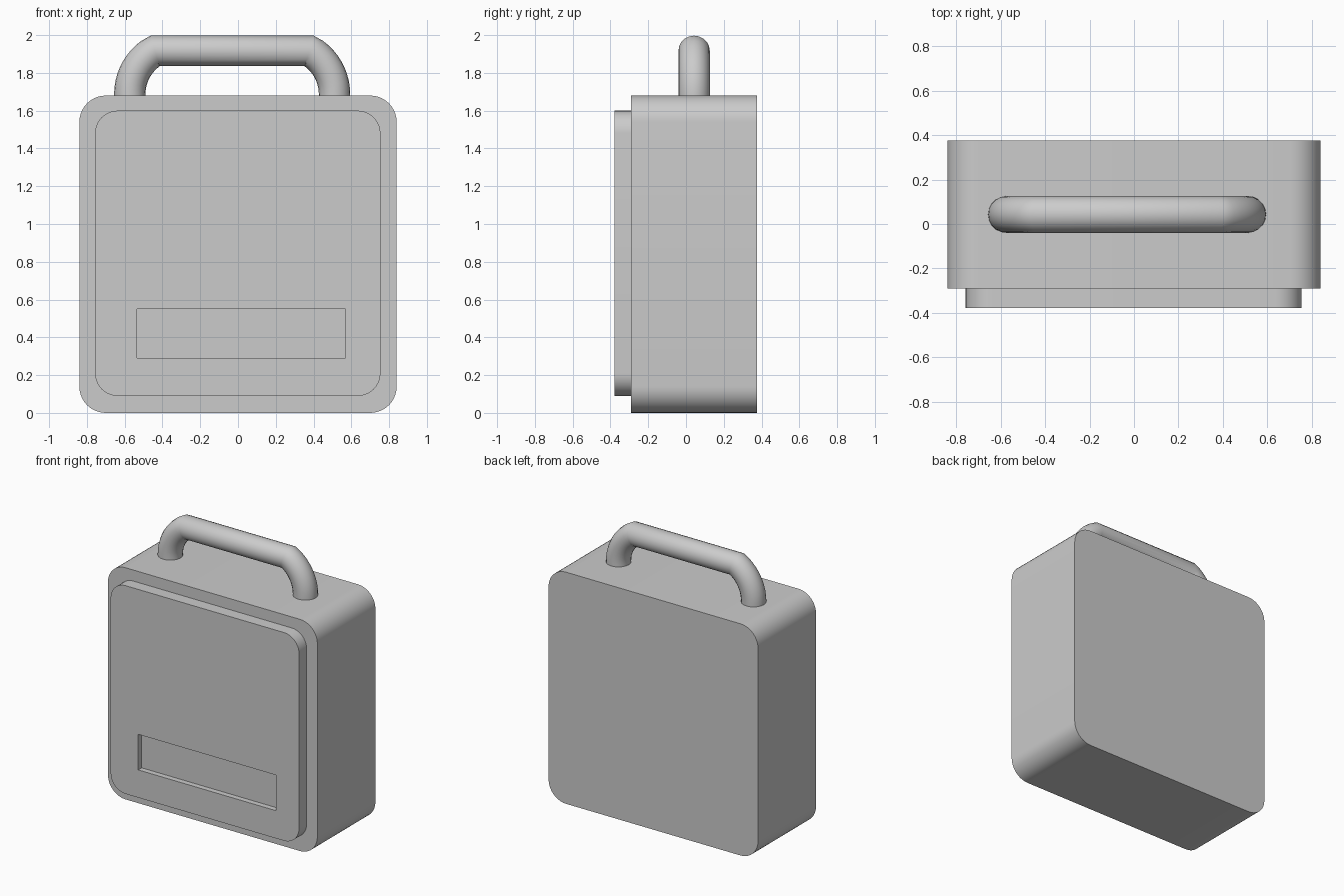
import bpy, bmesh, math
from math import sin, cos, pi

if "Cube" in bpy.data.objects:
    bpy.data.objects.remove(bpy.data.objects["Cube"])


def rounded_slab(name, x0, x1, z0, z1, y0, y1, r, steps=10):
    """Rounded rectangle in XZ, extruded from y0 to y1."""
    bm = bmesh.new()
    centres = [(x1 - r, z1 - r), (x0 + r, z1 - r), (x0 + r, z0 + r), (x1 - r, z0 + r)]
    verts = []
    for i, (cx, cz) in enumerate(centres):
        for k in range(steps + 1):
            a = pi / 2 * (i + k / steps)
            verts.append(bm.verts.new((cx + r * cos(a), y0, cz + r * sin(a))))
    face = bm.faces.new(verts)
    ext = bmesh.ops.extrude_face_region(bm, geom=[face], use_keep_orig=True)
    moved = [v for v in ext["geom"] if isinstance(v, bmesh.types.BMVert)]
    bmesh.ops.translate(bm, verts=moved, vec=(0, y1 - y0, 0))
    bmesh.ops.recalc_face_normals(bm, faces=bm.faces)
    mesh = bpy.data.meshes.new(name)
    bm.to_mesh(mesh)
    bm.free()
    obj = bpy.data.objects.new(name, mesh)
    bpy.context.collection.objects.link(obj)
    return obj


def smooth(obj):
    bpy.ops.object.select_all(action='DESELECT')
    obj.select_set(True)
    bpy.context.view_layer.objects.active = obj
    bpy.ops.object.shade_smooth_by_angle(angle=math.radians(30))


# Case body and raised front panel
body = rounded_slab("case_body", -0.84, 0.84, 0, 1.68, -0.29, 0.375, 0.14)
panel = rounded_slab("front_panel", -0.757, 0.754, 0.09, 1.60, -0.378, -0.29, 0.12)
smooth(body)
smooth(panel)

# Shallow rectangular slot in the front panel
bpy.ops.mesh.primitive_cube_add(size=1, location=(0.0165, -0.388, 0.42))
cutter = bpy.context.object
cutter.name = "slot_cutter"
cutter.scale = (1.105, 0.10, 0.258)
cutter.hide_render = True
cutter.display_type = 'WIRE'
cut = panel.modifiers.new("slot", 'BOOLEAN')
cut.operation = 'DIFFERENCE'
cut.solver = 'EXACT'
cut.object = cutter

# Carry handle: two 60 degree bends joined by a straight grip
MID, HALF, BEND, TUBE = -0.031, 0.276, 0.266, 0.083
arc = [(HALF + BEND * cos(a), 1.687 + BEND * sin(a))
       for a in (pi / 3 * k / 10 for k in range(11))]
side = [(HALF + BEND, 1.65)] + arc
path = [(MID - x, z) for x, z in side] + [(MID + x, z) for x, z in reversed(side)]
curve = bpy.data.curves.new("handle", 'CURVE')
curve.dimensions = '3D'
curve.bevel_depth = TUBE
curve.bevel_resolution = 8
curve.use_fill_caps = True
spline = curve.splines.new('POLY')
spline.points.add(len(path) - 1)
for p, (x, z) in zip(spline.points, path):
    p.co = (x, 0.043, z, 1)
handle = bpy.data.objects.new("handle", curve)
bpy.context.collection.objects.link(handle)
bpy.ops.object.select_all(action='DESELECT')
handle.select_set(True)
bpy.context.view_layer.objects.active = handle
bpy.ops.object.convert(target='MESH')
smooth(bpy.context.object)
